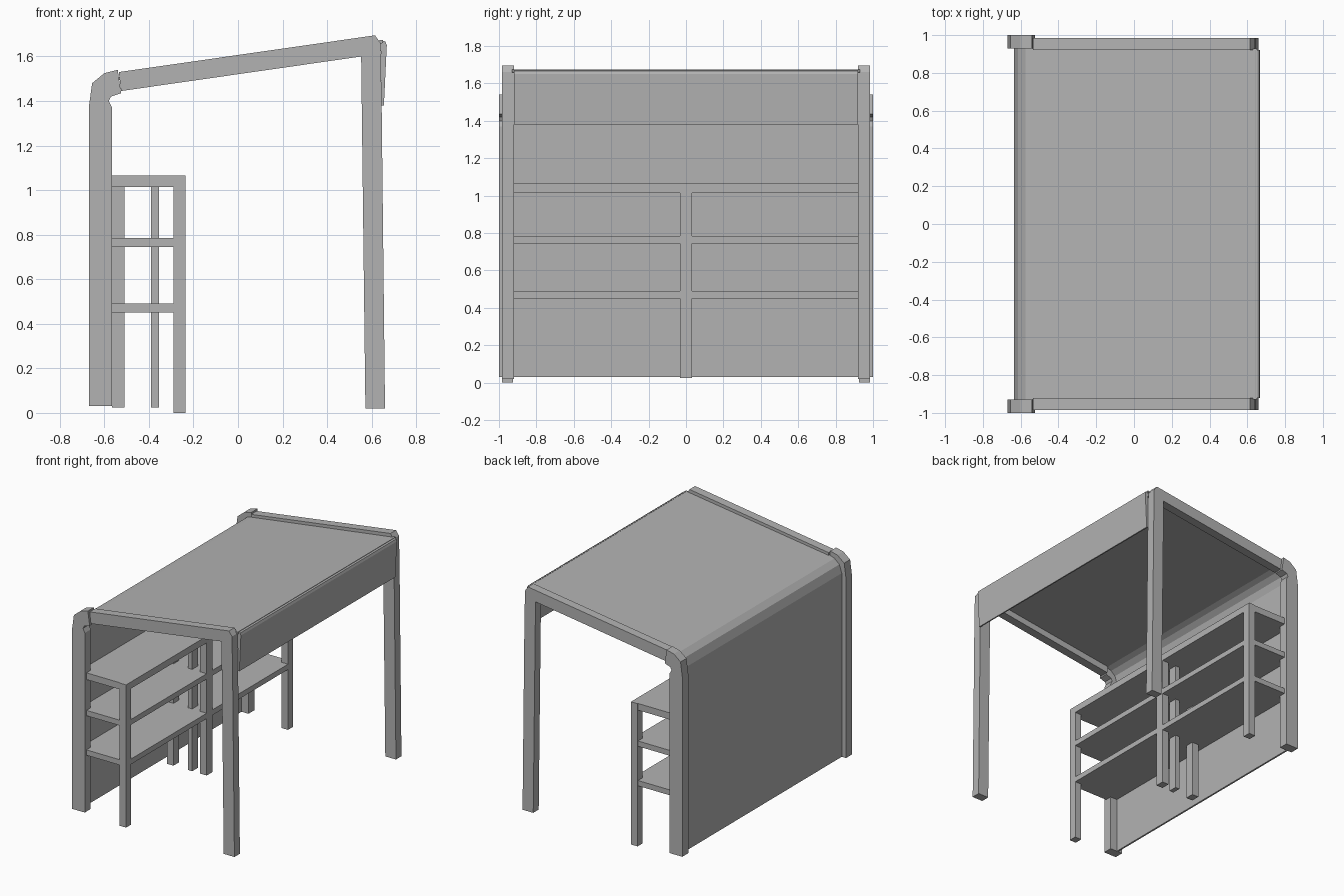
import bpy, bmesh

if "Cube" in bpy.data.objects:
    bpy.data.objects.remove(bpy.data.objects["Cube"], do_unlink=True)

grey = bpy.data.materials.new("plain grey")
grey.use_nodes = True
GREY = (0.45, 0.45, 0.45, 1)
grey.diffuse_color = GREY
grey.node_tree.nodes["Principled BSDF"].inputs["Base Color"].default_value = GREY


def extrude(name, profile, y0, y1):
    """Sweep a closed x-z profile from y0 to y1."""
    bm = bmesh.new()
    face = bm.faces.new([bm.verts.new((x, y0, z)) for x, z in profile])
    result = bmesh.ops.extrude_face_region(bm, geom=[face])
    verts = [v for v in result["geom"] if isinstance(v, bmesh.types.BMVert)]
    bmesh.ops.translate(bm, verts=verts, vec=(0, y1 - y0, 0))
    bmesh.ops.recalc_face_normals(bm, faces=bm.faces)
    mesh = bpy.data.meshes.new(name)
    bm.to_mesh(mesh)
    bm.free()
    mesh.materials.append(grey)
    obj = bpy.data.objects.new(name, mesh)
    bpy.context.collection.objects.link(obj)
    return obj


def box(name, x0, x1, y0, y1, z0, z1):
    return extrude(name, [(x0, z0), (x1, z0), (x1, z1), (x0, z1)], y0, y1)


# Frame: curved wall posts, sloping beams and opposite legs
wall_post = [(-0.67, 0.03), (-0.565, 0.03), (-0.565, 1.37), (-0.58, 1.40),
             (-0.57, 1.42), (-0.525, 1.435), (-0.54, 1.54), (-0.60, 1.525),
             (-0.655, 1.48), (-0.67, 1.37)]
beam_and_leg = [(-0.525, 1.445), (0.553, 1.60), (0.572, 0.02), (0.66, 0.02),
                (0.645, 1.38), (0.64, 1.66), (0.615, 1.695), (-0.535, 1.53)]
for side, s in (("front", -1), ("back", 1)):
    extrude(side + "_wall_post", wall_post, s * 0.93, s * 1.0)
    extrude(side + "_beam_and_leg", beam_and_leg, s * 0.92, s * 0.985)

# Thin wall sheet that bends over into the roof
outer = [(-0.635, 0.03), (-0.635, 1.40), (-0.615, 1.46), (-0.575, 1.495),
         (-0.53, 1.51), (0.65, 1.675)]
inner = [(0.65, 1.66), (-0.53, 1.495), (-0.57, 1.48), (-0.605, 1.45),
         (-0.622, 1.40), (-0.622, 0.03)]
extrude("wall_and_roof", outer + inner, -0.93, 0.93)

# Hanging panel along the roof edge
extrude("fascia", [(0.645, 1.38), (0.655, 1.38), (0.668, 1.65), (0.662, 1.667),
                   (0.64, 1.675)], -0.92, 0.92)

# Shelves
for name, z0, z1 in (("lower", 0.45, 0.49), ("middle", 0.745, 0.785),
                     ("upper", 1.015, 1.065)):
    box(name + "_shelf", -0.625, -0.235, -0.98, 0.98, z0, z1)

# Shelf uprights
for side, s in (("front", -1), ("back", 1)):
    box(side + "_shelf_leg", -0.29, -0.235, s * 0.925, s * 0.985, 0, 1.065)
for name, x0, x1 in (("outer", -0.29, -0.235), ("central", -0.39, -0.355),
                     ("wall", -0.565, -0.51)):
    box(name + "_shelf_upright", x0, x1, -0.033, 0.033, 0.025, 1.05)
